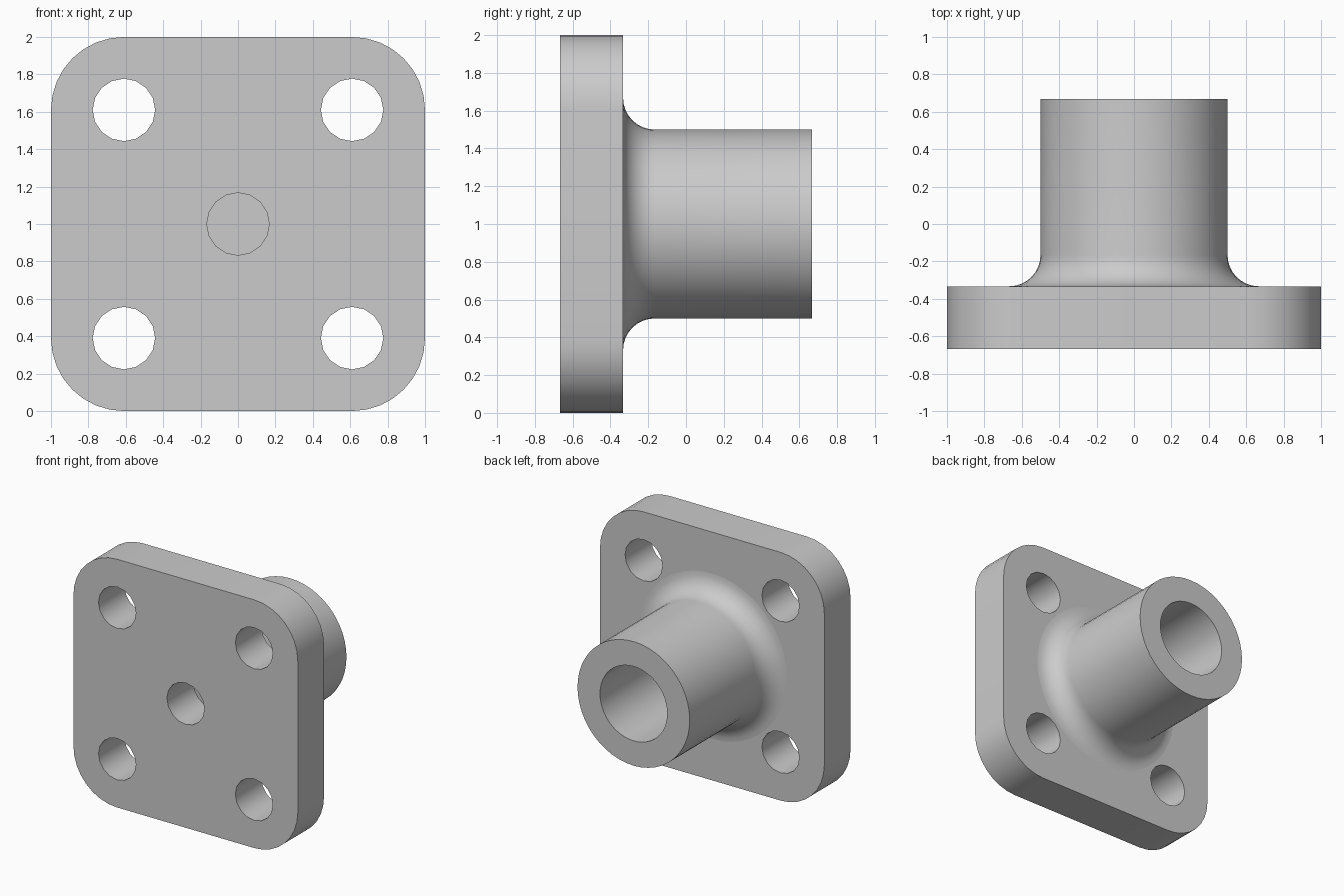
import bpy, bmesh
from math import sin, cos, pi, radians
from mathutils import Matrix, Vector

cube = bpy.data.objects.get("Cube")
if cube:
    bpy.data.objects.remove(cube, do_unlink=True)

FRONT, FACE, BACK = -0.667, -0.333, 0.667   # plate front, plate back, hub end
CORNER = 0.39                               # corner radius and bolt hole inset
HOLE = 0.167                                # bolt hole and fillet radius

steel = bpy.data.materials.new("grey steel")
steel.use_nodes = True
steel.diffuse_color = (0.6, 0.6, 0.6, 1)
steel.node_tree.nodes["Principled BSDF"].inputs["Base Color"].default_value = (0.6, 0.6, 0.6, 1)


def arc(cx, cz, r, start, end, steps):
    """Points along an arc, both ends included."""
    angles = [start + (end - start) * i / steps for i in range(steps + 1)]
    return [(cx + r * cos(a), cz + r * sin(a)) for a in angles]


def finish(name, bm):
    bmesh.ops.recalc_face_normals(bm, faces=bm.faces)
    mesh = bpy.data.meshes.new(name)
    bm.to_mesh(mesh)
    bm.free()
    mesh.materials.append(steel)
    obj = bpy.data.objects.new(name, mesh)
    bpy.context.collection.objects.link(obj)
    bpy.ops.object.select_all(action='DESELECT')
    obj.select_set(True)
    bpy.context.view_layer.objects.active = obj
    bpy.ops.object.shade_smooth_by_angle(angle=radians(35))
    return obj


# Flange plate: rounded square outline with four bolt holes and a centre hole
c = 1 - CORNER
outline = []
for i, (sx, sz) in enumerate([(1, 1), (-1, 1), (-1, -1), (1, -1)]):
    outline += arc(sx * c, 1 + sz * c, CORNER, i * pi / 2, (i + 1) * pi / 2, 8)
centres = [(0, 1)] + [(sx * c, 1 + sz * c) for sx in (-1, 1) for sz in (-1, 1)]
loops = [outline] + [arc(x, z, HOLE, 0, 2 * pi, 16)[:-1] for x, z in centres]

bm = bmesh.new()
for loop in loops:
    verts = [bm.verts.new((x, FRONT, z)) for x, z in loop]
    for a, b in zip(verts, verts[1:] + verts[:1]):
        bm.edges.new((a, b))
bmesh.ops.triangle_fill(bm, use_beauty=True, use_dissolve=False,
                        edges=bm.edges[:], normal=(0, -1, 0))
extruded = bmesh.ops.extrude_face_region(bm, geom=bm.faces[:], use_keep_orig=True)
moved = [g for g in extruded["geom"] if isinstance(g, bmesh.types.BMVert)]
bmesh.ops.translate(bm, verts=moved, vec=(0, FACE - FRONT, 0))
finish("flange_plate", bm)

# Hub: lathed tube with a filleted foot and a blind bore; its foot closes the centre hole
fillet = arc(0.5 + HOLE, FACE + HOLE, HOLE, 1.5 * pi, pi, 8)
profile = [(0, FACE)] + fillet + [(0.5, BACK), (0.3, BACK), (0.3, -0.167), (0, -0.167)]
bm = bmesh.new()
verts = [bm.verts.new((r, y, 1)) for r, y in profile]
edges = [bm.edges.new(pair) for pair in zip(verts, verts[1:])]
bmesh.ops.spin(bm, geom=verts + edges, cent=(0, 0, 1), axis=(0, 1, 0),
               angle=2 * pi, steps=48, use_merge=True)
bmesh.ops.remove_doubles(bm, verts=bm.verts[:], dist=0.0005)
finish("hub", bm)
